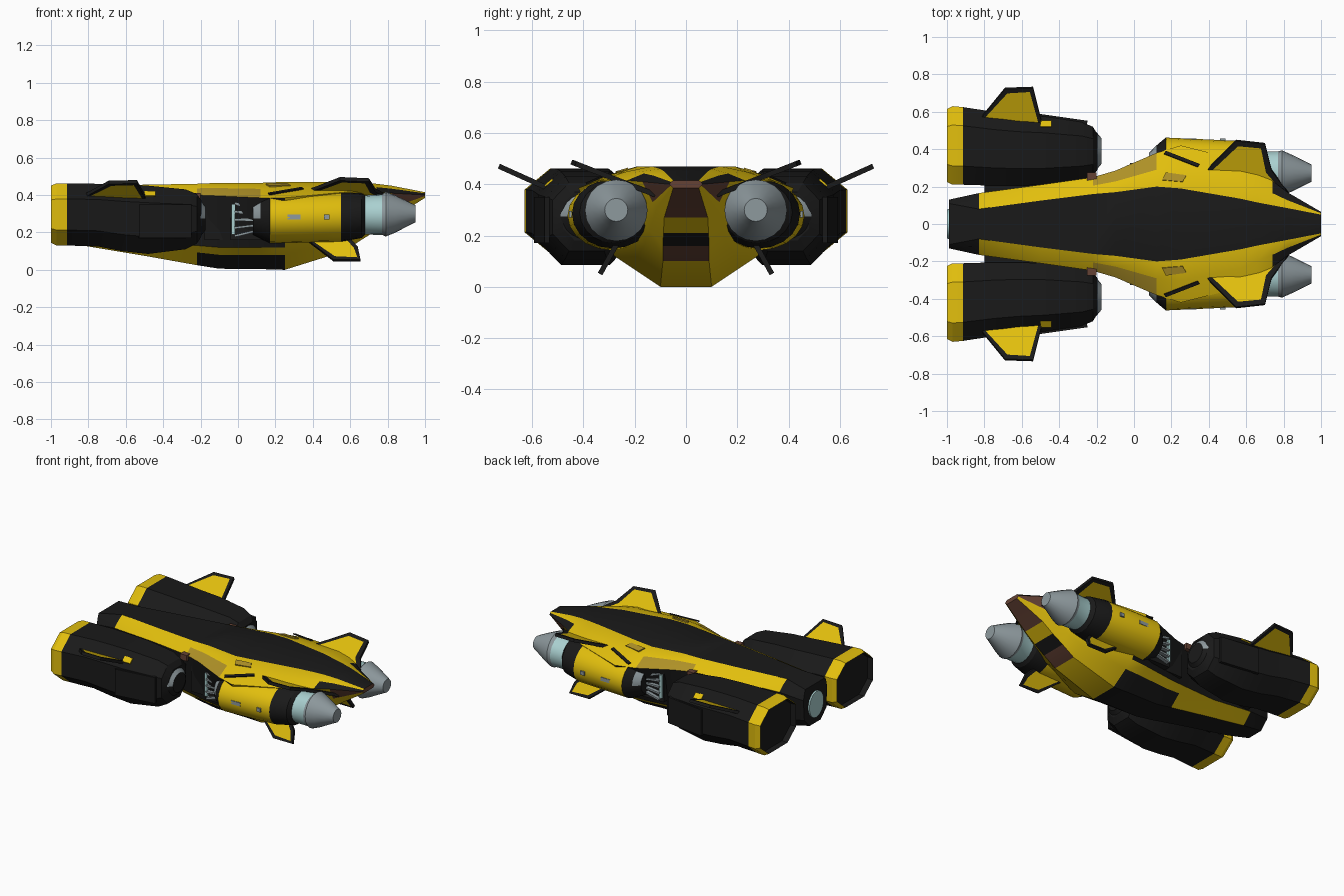
import bpy, bmesh, math
from mathutils import Vector, Matrix

if "Cube" in bpy.data.objects:
    bpy.data.objects.remove(bpy.data.objects["Cube"])

COLOURS = {
    "black": (0.010, 0.010, 0.010), "yellow": (0.76, 0.52, 0.004),
    "dark_yellow": (0.42, 0.28, 0.02), "brown": (0.13, 0.055, 0.036),
    "teal": (0.40, 0.63, 0.63), "grey": (0.27, 0.32, 0.34),
}
NAMES = list(COLOURS)
MATS = []
for n, c in COLOURS.items():
    m = bpy.data.materials.new(n)
    m.diffuse_color = (*c, 1)
    m.use_nodes = True
    m.node_tree.nodes["Principled BSDF"].inputs["Base Color"].default_value = m.diffuse_color
    MATS.append(m)


def idx(n):
    return NAMES.index(n)


def finish(name, bm):
    bmesh.ops.recalc_face_normals(bm, faces=bm.faces)
    me = bpy.data.meshes.new(name)
    bm.to_mesh(me)
    bm.free()
    for m in MATS:
        me.materials.append(m)
    ob = bpy.data.objects.new(name, me)
    bpy.context.collection.objects.link(ob)
    return ob


def loft(name, rings, colour, cap0="black", cap1="black", recess=0):
    """Skin rings of (x,y,z); colour(segment, side) gives a colour name."""
    bm = bmesh.new()
    vs = [[bm.verts.new(p) for p in r] for r in rings]
    n = len(rings[0])
    for i in range(len(vs) - 1):
        for j in range(n):
            k = (j + 1) % n
            f = bm.faces.new((vs[i][j], vs[i][k], vs[i + 1][k], vs[i + 1][j]))
            f.material_index = idx(colour(i, j))
    a = bm.faces.new(vs[0])
    b = bm.faces.new(vs[-1])
    b.material_index = idx(cap1)
    a.material_index = idx(cap0)
    if recess:  # hollow end with a coloured rim
        rim = bmesh.ops.inset_individual(bm, faces=[a], thickness=0.02)["faces"]
        for f in rim:
            f.material_index = idx("yellow")
        inner = bmesh.ops.inset_individual(bm, faces=[a], thickness=0.004)["faces"]
        for f in inner:
            f.material_index = idx("black")
        for v in a.verts:
            v.co.x += recess
    return finish(name, bm)


def box(name, colour, lo, hi, tilt=0):
    bm = bmesh.new()
    lo, hi = Vector(lo), Vector(hi)
    bmesh.ops.create_cube(bm, size=1)
    for v in bm.verts:
        v.co = Matrix.Rotation(tilt, 3, 'Y') @ Vector(c * abs(d) for c, d in zip(v.co, hi - lo)) + (lo + hi) / 2
    for f in bm.faces:
        f.material_index = idx(colour)
    return finish(name, bm)


def fin(name, pts, border=0.028, thick=0.02, inner="yellow", outer="black"):
    """Flat plate; with a border, both faces get an inset coloured panel."""
    bm = bmesh.new()
    face = bm.faces.new([bm.verts.new(p) for p in pts])
    face.normal_update()
    n = face.normal.copy()
    new = bmesh.ops.extrude_face_region(bm, geom=[face], use_keep_orig=True)["geom"]
    for v in bm.verts:
        v.co -= n * thick / 2
    for v in new:
        if isinstance(v, bmesh.types.BMVert):
            v.co += n * thick
    bm.normal_update()
    for f in bm.faces:
        f.material_index = idx(outer)
    if border:
        big = sorted(bm.faces, key=lambda f: -f.calc_area())[:2]
        bmesh.ops.inset_individual(bm, faces=big, thickness=border)
        for f in big:
            f.material_index = idx(inner)
    return finish(name, bm)


def ellipse(x, ry, rz, cy, cz, n=20):
    return [(x, cy + ry * math.cos(2 * math.pi * i / n), cz + rz * math.sin(2 * math.pi * i / n)) for i in range(n)]


# Main hull: x, then half-width and height of roof, shoulder, flank and belly
HULL = [
    (-.99, .11, .43, .13, .36, .12, .22, .06, .16),
    (-.83, .08, .45, .165, .39, .15, .20, .08, .13),
    (-.50, .125, .455, .21, .40, .18, .15, .09, .075),
    (-.22, .16, .46, .25, .40, .22, .13, .10, .025),
    (-.10, .17, .465, .285, .395, .24, .12, .10, .006),
    (.12, .20, .465, .38, .385, .27, .12, .10, .004),
    (.25, .19, .47, .42, .385, .28, .12, .10, .0),
    (.57, .135, .47, .34, .415, .20, .20, .09, .10),
    (.66, .115, .465, .28, .42, .17, .25, .09, .16),
    (.74, .10, .46, .23, .415, .15, .29, .088, .21),
    (.82, .085, .45, .17, .41, .13, .33, .085, .27),
    (1.0, .05, .415, .065, .40, .06, .395, .05, .385),
]
rings = []
for x, a, za, b, zb, c, zc, d, zd in HULL:
    half = [(a, za), (a + (b - a) * .5, za + (zb - za) * .4), (b, zb), (c, zc),
            (c + (d - c) * .35, zc + (zd - zc) * .35), (d, zd)]
    full = half + [(-y, z) for y, z in reversed(half)]
    rings.append([(x, y, z) for y, z in full])


def hull_colour(i, j):
    k = j if j <= 5 else 10 - j      # mirrored side number, -1 is the roof
    if k == -1 or i == 0:
        return "black"
    if k == 1:
        return "dark_yellow" if 3 <= i <= 4 else "black" if i >= 9 else "yellow"
    if k == 2:
        return "black" if i < 6 else "brown" if i == 10 else "yellow"
    if k == 5:
        return {6: "yellow", 7: "brown", 8: "black", 9: "yellow", 10: "brown"}.get(i, "black")
    if k == 4 and 3 <= i <= 5:
        return "black"
    return "yellow"


loft("main_hull", rings, hull_colour, cap1="brown")
loft("tail_exhaust", [ellipse(-1, .078, .09, 0, .29), ellipse(-.96, .085, .095, 0, .29)],
     lambda i, j: "teal", cap0="teal")

# Rear pod: x, inner y, outer y, bottom, top
POD = [
    (-1.0, .225, .615, .145, .45), (-.97, .21, .63, .13, .462), (-.915, .21, .625, .13, .462),
    (-.75, .205, .60, .125, .46), (-.62, .205, .585, .10, .455), (-.48, .21, .575, .085, .45),
    (-.28, .235, .545, .11, .43), (-.22, .255, .52, .14, .405), (-.195, .29, .48, .18, .37),
]
# Front engine: x, y radius, z radius, centre y, centre z, colour up to next ring
ENGINE = [
    (.08, .10, .09, .28, .275, "grey"), (.12, .135, .11, .285, .275, "black"),
    (.17, .175, .135, .287, .278, "yellow"), (.55, .16, .135, .285, .285, "black"),
    (.66, .135, .12, .28, .29, "black"), (.68, .112, .105, .275, .293, "teal"),
    (.77, .115, .108, .273, .295, "grey"), (.79, .122, .12, .272, .298, "grey"),
    (.84, .10, .10, .272, .298, "grey"), (.90, .07, .07, .272, .30, "grey"),
    (.95, .045, .045, .272, .30, "grey"),
]

for s, side in ((1, "left"), (-1, "right")):
    # Rear pod with yellow collar and hollow back
    rings = []
    for x, y0, y1, z0, z1 in POD:
        cy, cz = (y1 - y0) * .24, (z1 - z0) * .25
        ring = [(y0 + cy, z0), (y1 - cy, z0), (y1, z0 + cz), (y1, z1 - cz),
                (y1 - cy, z1), (y0 + cy, z1), (y0, z1 - cz), (y0, z0 + cz)]
        rings.append([(x, s * y, z) for y, z in ring])
    loft(side + "_rear_pod", rings, lambda i, j: "yellow" if i < 2 else "black", recess=.04)
    loft(side + "_pod_nose", [ellipse(-.20, .10, .095, s * .39, .275), ellipse(-.175, .07, .065, s * .39, .275)],
         lambda i, j: "grey" if j < 10 else "black")
    fin(side + "_pod_side_panel", [(x, s * y, z) for x, y, z in
                                   ((-.53, .582, .17), (-.25, .542, .17), (-.25, .542, .35), (-.53, .582, .35))], 0)
    fin(side + "_pod_marking", [(x, s * y, .455 - .85 * (y - .478)) for x, y in
                                ((-.50, .52), (-.44, .52), (-.44, .55), (-.50, .55))], 0, .008, outer="yellow")
    box(side + "_pod_pylon", "black", (-.80, s * .12, .20), (-.32, s * .27, .35))
    box(side + "_pod_joint", "brown", (-.25, s * .22, .37), (-.20, s * .275, .41))

    # Front engine with stepped nozzle
    loft(side + "_engine", [ellipse(x, ry, rz, s * cy, cz) for x, ry, rz, cy, cz, _ in ENGINE],
         lambda i, j: "black" if i == 0 and j >= 10 else ENGINE[i][5], cap1="grey")
    for x, w in ((.30, .07), (.475, .03)):
        box(side + "_engine_slot", "grey", (x - w / 2, s * .443, .27), (x + w / 2, s * .457, .295))

    # Open machinery bay between pod and engine
    box(side + "_bay_wall", "black", (-.18, s * .15, .16), (-.03, s * .255, .37))
    box(side + "_bay_frame", "black", (-.04, s * .18, .16), (.13, s * .30, .37))
    for i in range(5):
        z = .20 + .034 * i
        box(side + "_bay_pipe", "grey", (-.02, s * .295, z - .006), (.14, s * .325, z + .006), (i - 2) * .12)
    box(side + "_bay_post", "teal", (-.035, s * .295, .19), (-.015, s * .315, .35))

    # Patches painted on the hull shoulder
    fin(side + "_shoulder_patch", [(x, s * y, .461 - .3 * (y - .225)) for x, y in
                                   ((.15, .235), (.26, .225), (.28, .26), (.17, .275))], 0, .008, outer="dark_yellow")
    fin(side + "_shoulder_seam", [(x, s * y, .44 - .44 * (y - .305)) for x, y in
                                  ((.16, .375), (.34, .305), (.35, .32), (.17, .39))], 0, .008)

    # Fins on pod, hull shoulder and keel
    fin(side + "_pod_fin", [(x, s * y, .385 + .45 * (y - .54)) for x, y in
                            ((-.85, .53), (-.69, .725), (-.54, .73), (-.49, .53))])
    fin(side + "_shoulder_fin", [(x, s * y, .41 + .39 * (y - .25)) for x, y in
                                 ((.32, .22), (.545, .447), (.70, .43), (.735, .29), (.86, .12), (.60, .12))], .032)
    fin(side + "_keel_fin", [(x, s * (.335 - .55 * (z - .05)), z) for x, z in
                             ((.30, .21), (.51, .05), (.655, .05), (.64, .12), (.56, .21))], .022)

# Smooth shading with crisp edges
bpy.ops.object.select_all(action='SELECT')
bpy.context.view_layer.objects.active = bpy.data.objects["main_hull"]
bpy.ops.object.shade_smooth_by_angle(angle=math.radians(25))
